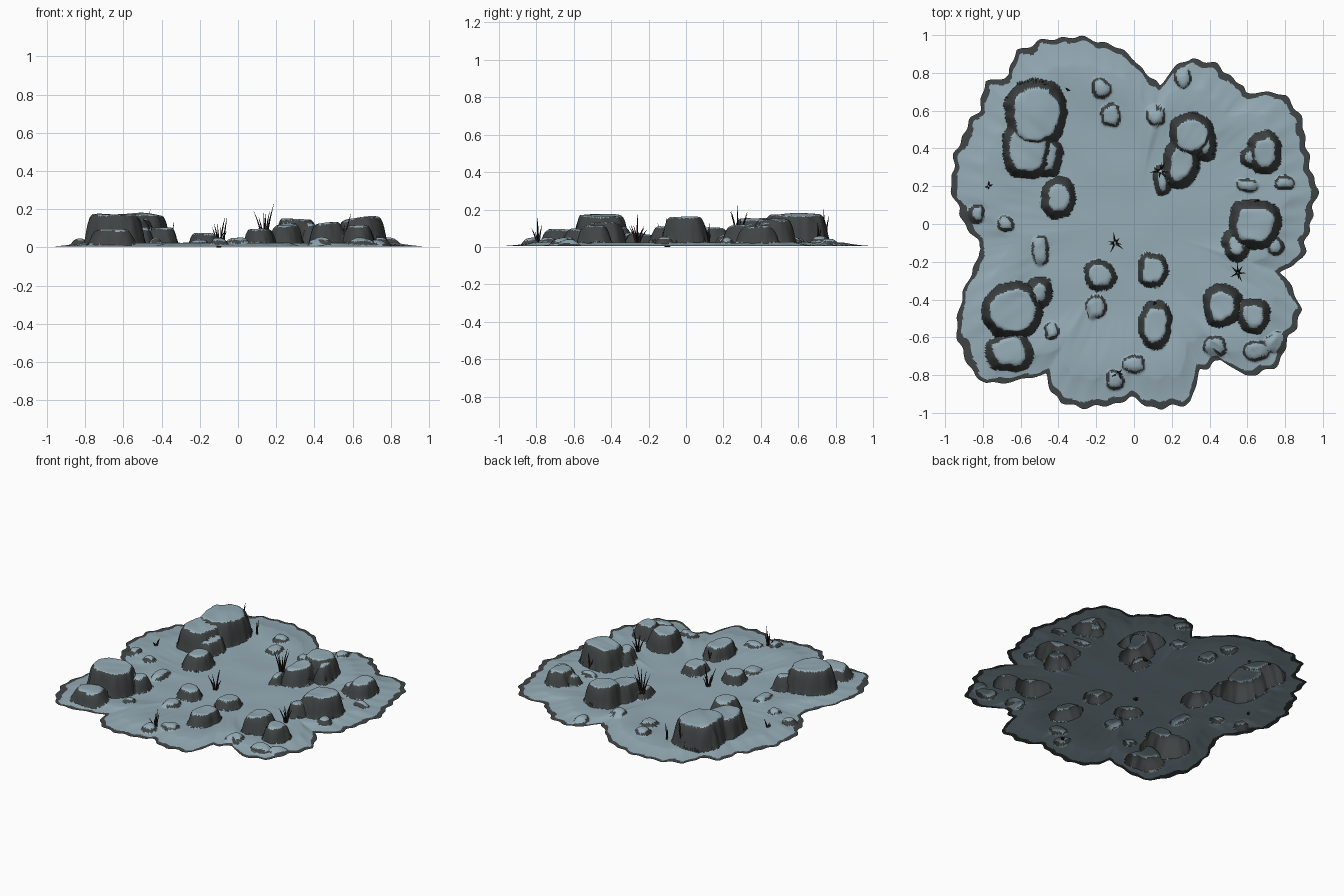
import bpy, bmesh, math, random
from mathutils import Vector, noise

cube = bpy.data.objects.get("Cube")
if cube:
    bpy.data.objects.remove(cube, do_unlink=True)
random.seed(4)


def material(name, rgb):
    mat = bpy.data.materials.new(name)
    mat.use_nodes = True
    mat.diffuse_color = (*rgb, 1)
    bsdf = mat.node_tree.nodes["Principled BSDF"]
    bsdf.inputs["Base Color"].default_value = (*rgb, 1)
    bsdf.inputs["Roughness"].default_value = 0.9
    return mat


SNOW = material("pale blue snow", (0.30, 0.41, 0.465))
ROCK = material("dark grey rock", (0.052, 0.058, 0.058))
GRASS = material("dark brown grass", (0.022, 0.012, 0.012))


def add_object(name, bm, mats):
    mesh = bpy.data.meshes.new(name)
    bm.to_mesh(mesh)
    bm.free()
    for mat in mats:
        mesh.materials.append(mat)
    obj = bpy.data.objects.new(name, mesh)
    bpy.context.collection.objects.link(obj)
    return obj


# Coast outline of the patch, counterclockwise, in hundredths
COAST = [(93, 0), (97, 18), (92, 34), (90, 50), (85, 63), (80, 68), (59, 70), (46, 83),
         (31, 88), (22, 83), (14, 74), (6, 79), (0, 88), (-18, 97), (-38, 99), (-62, 92),
         (-66, 79), (-78, 75), (-82, 61), (-93, 42), (-97, 21), (-92, 5), (-80, -13),
         (-89, -34), (-94, -50), (-91, -69), (-79, -85), (-60, -82), (-47, -80),
         (-39, -95), (-18, -97), (-2, -92), (14, -98), (30, -94), (35, -77), (46, -72),
         (59, -80), (74, -77), (82, -61), (89, -45), (78, -26), (89, -18)]
POLAR = sorted((math.atan2(y, x), math.hypot(x, y) / 100) for x, y in COAST)
POLAR = ([(POLAR[-1][0] - math.tau, POLAR[-1][1])] + POLAR
         + [(POLAR[0][0] + math.tau, POLAR[0][1])])


def coast_radius(angle):
    for (a0, r0), (a1, r1) in zip(POLAR, POLAR[1:]):
        if a0 <= angle <= a1:
            t = (angle - a0) / (a1 - a0)
            return r0 + (r1 - r0) * t + 0.014 * math.sin(angle * 47) * math.sin(angle * 13)
    return 1


# Rock lumps: x, y, x radius, y radius, height, in hundredths
BIG_ROCKS = [(-52, 58, 16, 18, 15), (-56, 40, 13, 16, 13), (-46, 36, 8, 11, 9),
             (-64, -46, 15, 15, 15), (-66, -68, 13, 10, 7), (-50, -36, 7, 8, 9),
             (-40, 14, 9, 11, 9), (30, 47, 12, 11, 13), (25, 33, 9, 14, 11),
             (38, 42, 6, 9, 11), (15, 23, 5, 8, 6), (69, 38, 9, 11, 9), (62, 36, 6, 6, 6),
             (64, 0, 13, 13, 13), (54, -11, 7, 8, 9), (47, -43, 10, 11, 11),
             (63, -48, 9, 9, 9)]
SMALL_ROCKS = [(-18, -27, 8, 8, 6), (10, -25, 8, 9, 6), (11, -54, 8, 13, 8)]
MOUNDS = [(-17, 72, 5, 6), (-12, 57, 6, 6), (12, 57, 5, 6), (26, 78, 4, 6), (60, 20, 6, 4),
          (80, 22, 5, 4), (-83, 5, 5, 5), (-68, 0, 4, 4), (-50, -14, 5, 8), (-20, -44, 6, 6),
          (-10, -83, 5, 5), (0, -74, 6, 5), (42, -65, 6, 6), (65, -67, 7, 6),
          (76, -63, 7, 6), (75, -12, 5, 5), (-43, -57, 4, 5)]
LUMPS = [(*r, 5) for r in BIG_ROCKS] + [(*r, 4) for r in SMALL_ROCKS]
LUMPS += [(*m, 3, 4) for m in MOUNDS]
LUMPS = [tuple(v / 100 for v in lump) for lump in LUMPS]


def ground_height(x, y, inset):
    """Gentle ground with a raised ring, plus the tallest lump at this spot."""
    rise = min(max(inset / 0.16, 0), 1)
    ring = math.exp(-((inset - 0.22) / 0.16) ** 2)
    wave = noise.noise(Vector((x * 5, y * 5, 2)))
    base = 0.005 + rise * (0.006 + 0.014 * ring + 0.004 * wave)
    warp = noise.noise_vector(Vector((x * 9, y * 9, 7))) * 0.018
    warp += noise.noise_vector(Vector((x * 26, y * 26, 3))) * 0.007
    px, py = x + warp.x, y + warp.y
    top = 0
    for cx, cy, rx, ry, high, wall in LUMPS:
        dx, dy = abs(px - cx), abs(py - cy)
        if dx < rx and dy < ry:
            q = ((dx / rx) ** 2.4 + (dy / ry) ** 2.4) ** (1 / 2.4)
            t = min(max((1 - q) * min(rx, ry) / wall, 0), 1)
            top = max(top, high * (1 - (1 - t) ** 2.4) * (1 + 0.12 * wave))
    return base + top * min(rise * 2, 1)


# Snowy ground sheet with the rocks raised out of it
bm = bmesh.new()
bmesh.ops.create_grid(bm, x_segments=240, y_segments=240, size=1)
insets = {}
for v in bm.verts:
    u, w = v.co.x, v.co.y
    reach = max(abs(u), abs(w))
    angle = math.atan2(w, u)
    radius = coast_radius(angle)
    x, y = math.cos(angle) * radius * reach, math.sin(angle) * radius * reach
    insets[v] = radius * (1 - reach)
    v.co = (x, y, ground_height(x, y, insets[v]))
bm.normal_update()

# Bare rock on steep faces and along the rim, snow elsewhere
for f in bm.faces:
    c = f.calc_center_median()
    patch = noise.noise(Vector((c.x * 12, c.y * 12, 5)))
    inset = sum(insets[v] for v in f.verts) / len(f.verts)
    bare = f.normal.z < 0.74 + 0.1 * patch or inset < 0.032 + 0.02 * patch
    f.material_index = 1 if bare else 0
    f.smooth = True
ground = add_object("snowy_rock_ground", bm, [SNOW, ROCK])


def grass_tuft(name, x, y, base, tip, blades, spread):
    """Bent, tapering three-sided blades fanning out from one root."""
    bm = bmesh.new()
    for i in range(blades):
        a = math.tau * i / blades + random.uniform(-0.4, 0.4)
        lean = Vector((math.cos(a), math.sin(a), 0)) * spread * random.uniform(0.5, 1)
        high = (tip - base) * (1 if i == 0 else random.uniform(0.45, 0.85))
        root = Vector((x, y, base)) + lean * 0.2
        rings = []
        for t, thick in ((0, 0.006), (0.35, 0.0055), (0.7, 0.0035), (1, 0.0006)):
            mid = root + lean * t ** 1.5 + Vector((0, 0, high * t))
            rings.append([bm.verts.new(mid + Vector((math.cos(k), math.sin(k), 0)) * thick)
                          for k in (a, a + math.tau / 3, a - math.tau / 3)])
        for low, up in zip(rings, rings[1:]):
            for k in range(3):
                n = (k + 1) % 3
                bm.faces.new((low[k], low[n], up[n], up[k]))
        bm.faces.new(rings[0][::-1])
        bm.faces.new(rings[-1])
    add_object(name, bm, [GRASS])


# Grass tufts: x, y, base, tip, blade count, spread
TUFTS = [(-0.10, -0.10, 0, 0.16, 7, 0.05), (0.14, 0.28, 0.03, 0.23, 7, 0.05),
         (0.55, -0.26, 0.02, 0.18, 7, 0.05), (-0.49, 0.74, 0.03, 0.20, 5, 0.03),
         (-0.35, 0.71, 0.01, 0.13, 3, 0.015), (-0.77, 0.20, 0.01, 0.08, 4, 0.025),
         (0.65, 0.12, 0.02, 0.13, 4, 0.02), (-0.08, -0.79, 0.01, 0.155, 5, 0.035),
         (0.11, -0.42, 0.02, 0.09, 3, 0.015)]
for number, tuft in enumerate(TUFTS, 1):
    grass_tuft(f"grass_tuft_{number}", *tuft)

# Keep hard breaks where rock walls meet snow
bpy.ops.object.select_all(action="DESELECT")
ground.select_set(True)
bpy.context.view_layer.objects.active = ground
bpy.ops.object.shade_smooth_by_angle(angle=math.radians(40))
